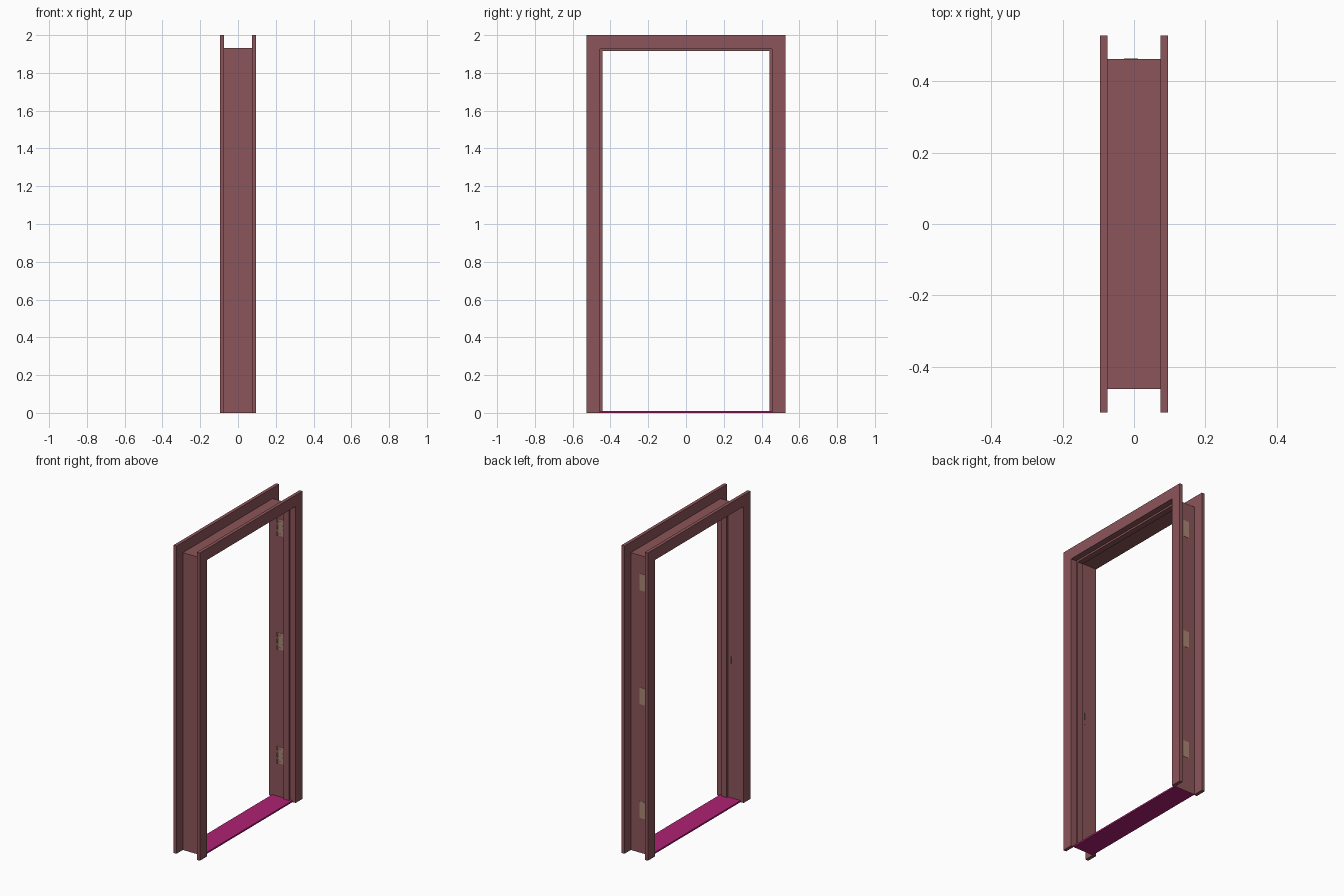
import bpy, bmesh, math
from mathutils import Matrix, Vector

if "Cube" in bpy.data.objects:
    bpy.data.objects.remove(bpy.data.objects["Cube"])


def material(name, rgb):
    m = bpy.data.materials.new(name)
    m.diffuse_color = (*rgb, 1)
    m.use_nodes = True
    m.node_tree.nodes["Principled BSDF"].inputs["Base Color"].default_value = m.diffuse_color
    return m


WOOD = material("frame_paint", (0.26, 0.09, 0.10))
SILL = material("threshold_paint", (0.42, 0.015, 0.17))
METAL = material("hinge_metal", (0.40, 0.24, 0.18))
DARK = material("dark_metal", (0.05, 0.035, 0.03))


def finish(bm, name, mat):
    bmesh.ops.recalc_face_normals(bm, faces=bm.faces)
    me = bpy.data.meshes.new(name)
    bm.to_mesh(me)
    bm.free()
    me.materials.append(mat)
    ob = bpy.data.objects.new(name, me)
    bpy.context.collection.objects.link(ob)
    return ob


def add_box(bm, lo, hi):
    lo, hi = Vector(lo), Vector(hi)
    mtx = Matrix.Translation((lo + hi) / 2) @ Matrix.Diagonal((*(hi - lo), 1))
    bmesh.ops.create_cube(bm, size=1, matrix=mtx)


def add_cylinder(bm, centre, radius, depth, rot=Matrix(), sides=12):
    bmesh.ops.create_cone(bm, cap_ends=True, segments=sides, radius1=radius,
                          radius2=radius, depth=depth,
                          matrix=Matrix.Translation(centre) @ rot)


def portal(name, x0, x1, outer, inner, base=0.0):
    """Upside-down U around the opening; outer and inner are (half width, top)."""
    (ow, ot), (iw, it) = outer, inner
    pts = [(-ow, base), (-ow, ot), (ow, ot), (ow, base),
           (iw, base), (iw, it), (-iw, it), (-iw, base)]
    bm = bmesh.new()
    face = bm.faces.new([bm.verts.new((x0, y, z)) for y, z in pts])
    ext = bmesh.ops.extrude_face_region(bm, geom=[face])
    moved = [v for v in ext["geom"] if isinstance(v, bmesh.types.BMVert)]
    bmesh.ops.translate(bm, verts=moved, vec=(x1 - x0, 0, 0))
    return finish(bm, name, WOOD)


# Casings on both wall faces, thin jamb lining between them, door stop inside
portal("casing_front", 0.0735, 0.095, (0.527, 2.0), (0.456, 1.927))
portal("casing_back", -0.095, -0.0735, (0.527, 2.0), (0.456, 1.927))
portal("jamb_lining", -0.0735, 0.0735, (0.461, 1.932), (0.456, 1.927))
portal("door_stop", 0.018, 0.056, (0.456, 1.927), (0.443, 1.915), 0.008)

# Threshold
bm = bmesh.new()
add_box(bm, (-0.0735, -0.456, 0), (0.0735, 0.456, 0.01))
finish(bm, "threshold", SILL)

# Hinges: leaf let through the jamb, alternate knuckles, screw heads
TURN_Y = Matrix.Rotation(math.pi / 2, 4, "X")
for i, zc in enumerate((0.28, 1.02, 1.76)):
    bm = bmesh.new()
    h = 0.054
    add_box(bm, (-0.028, 0.4545, zc - h), (0.011, 0.4625, zc + h))
    k = 2 * h / 5
    for n in (-2, 0, 2):
        z = zc + n * k
        add_cylinder(bm, (-0.034, 0.452, z), 0.005, k)
        add_box(bm, (-0.034, 0.4545, z - k / 2), (-0.028, 0.457, z + k / 2))
    ob = finish(bm, f"hinge_{i + 1}", METAL)
    bm = bmesh.new()
    for x, dz in ((-0.016, 0.04), (0.0, 0.014), (0.0, -0.014), (-0.016, -0.04)):
        add_cylinder(bm, (x, 0.4545, zc + dz), 0.0035, 0.001, TURN_Y)
    finish(bm, f"hinge_screws_{i + 1}", DARK)

# Strike plate on the opposite jamb: rim around a dark latch pocket
bm = bmesh.new()
x0, x1, z0, z1 = -0.018, 0.006, 0.85, 0.96
for lo, hi in (((x0, z0), (x0 + 0.006, z1)), ((x1 - 0.006, z0), (x1, z1)),
               ((x0 + 0.006, z0), (x1 - 0.006, z0 + 0.03)),
               ((x0 + 0.006, z1 - 0.03), (x1 - 0.006, z1))):
    add_box(bm, (lo[0], -0.457, lo[1]), (hi[0], -0.455, hi[1]))
finish(bm, "strike_plate", WOOD)
bm = bmesh.new()
add_box(bm, (x0 + 0.006, -0.458, z0 + 0.03), (x1 - 0.006, -0.4557, z1 - 0.03))
finish(bm, "latch_pocket", DARK)
